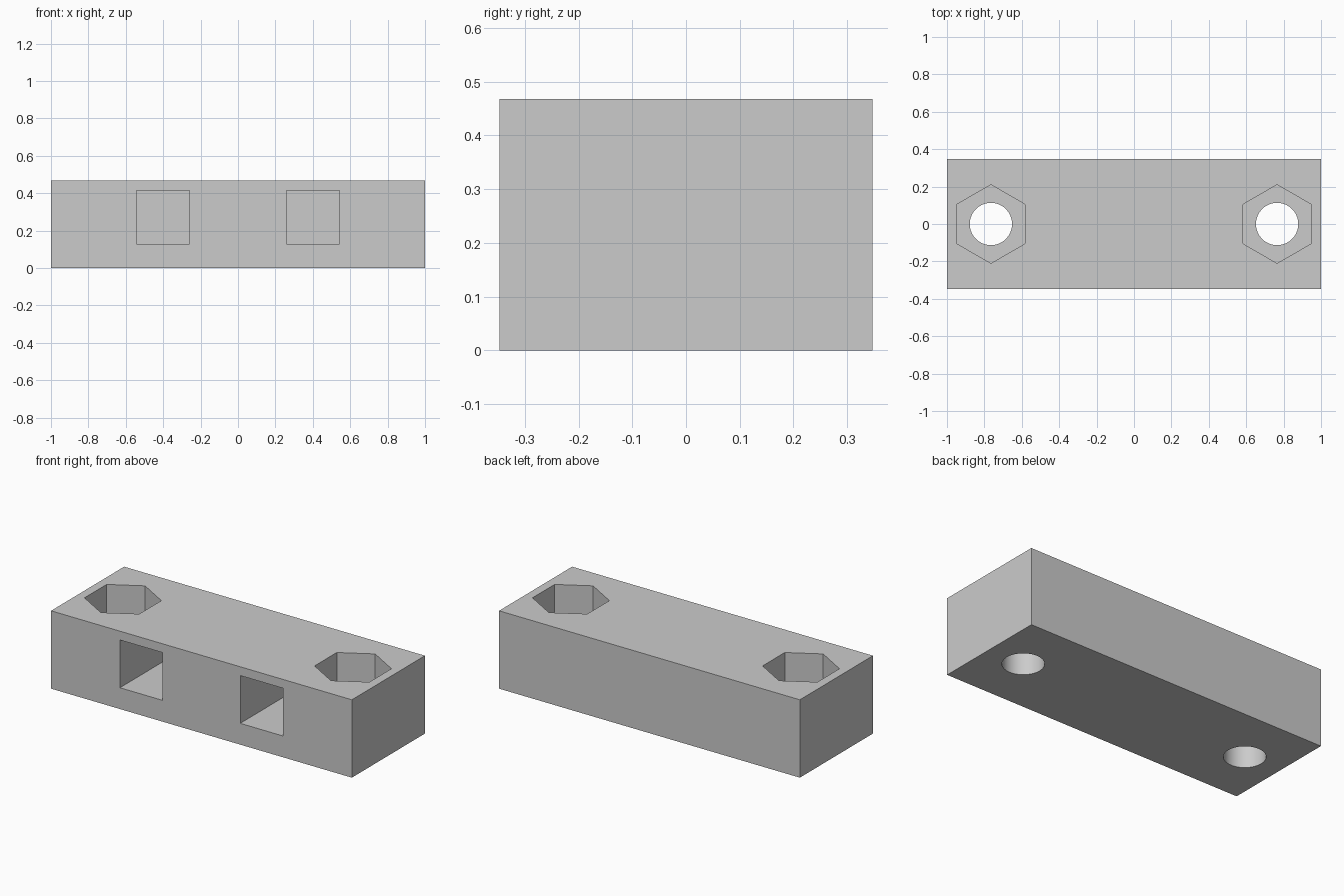
import bpy
import math

if "Cube" in bpy.data.objects:
    bpy.data.objects.remove(bpy.data.objects["Cube"], do_unlink=True)

LENGTH, DEPTH, HEIGHT = 2.0, 0.694, 0.468

grey = bpy.data.materials.new("plain grey")
grey.use_nodes = True
colour = (0.6, 0.6, 0.6, 1)
grey.diffuse_color = colour
grey.node_tree.nodes["Principled BSDF"].inputs["Base Color"].default_value = colour


def finish(name):
    obj = bpy.context.object
    obj.name = name
    obj.data.materials.append(grey)
    return obj


def box(name, low, high):
    centre = [(a + b) / 2 for a, b in zip(low, high)]
    bpy.ops.mesh.primitive_cube_add(size=1, location=centre)
    bpy.context.object.scale = [b - a for a, b in zip(low, high)]
    bpy.ops.object.transform_apply(location=False, rotation=False, scale=True)
    return finish(name)


def prism(name, sides, radius, x, bottom, top):
    # The first corner of the prism points along y
    bpy.ops.mesh.primitive_cylinder_add(
        vertices=sides, radius=radius, depth=top - bottom,
        location=(x, 0, (bottom + top) / 2))
    return finish(name)


block = box("mounting_block", (-LENGTH / 2, -DEPTH / 2, 0),
            (LENGTH / 2, DEPTH / 2, HEIGHT))

# Bolt holes, nut recesses and square front pockets, one set on each side
cutters = []
for side, label in ((-1, "right"), (1, "left")):
    bolt_x, pocket_x, half = side * 0.765, side * 0.4, 0.142
    cutters += [
        prism(label + "_nut_recess", 6, 0.21, bolt_x, 0.23, HEIGHT + 0.1),
        prism(label + "_bolt_hole", 64, 0.113, bolt_x, -0.1, HEIGHT),
        box(label + "_square_pocket", (pocket_x - half, -DEPTH, 0.128),
            (pocket_x + half, 0.2, 0.415)),
    ]

bpy.context.view_layer.objects.active = block
for cutter in cutters:
    cut = block.modifiers.new(cutter.name, "BOOLEAN")
    cut.operation = "DIFFERENCE"
    cut.solver = "EXACT"
    cut.object = cutter
    bpy.ops.object.modifier_apply(modifier=cut.name)
for cutter in cutters:
    bpy.data.objects.remove(cutter, do_unlink=True)

# Smooth bolt holes, crisp edges everywhere else
bpy.ops.object.select_all(action="DESELECT")
block.select_set(True)
bpy.ops.object.shade_smooth_by_angle(angle=math.radians(30))
